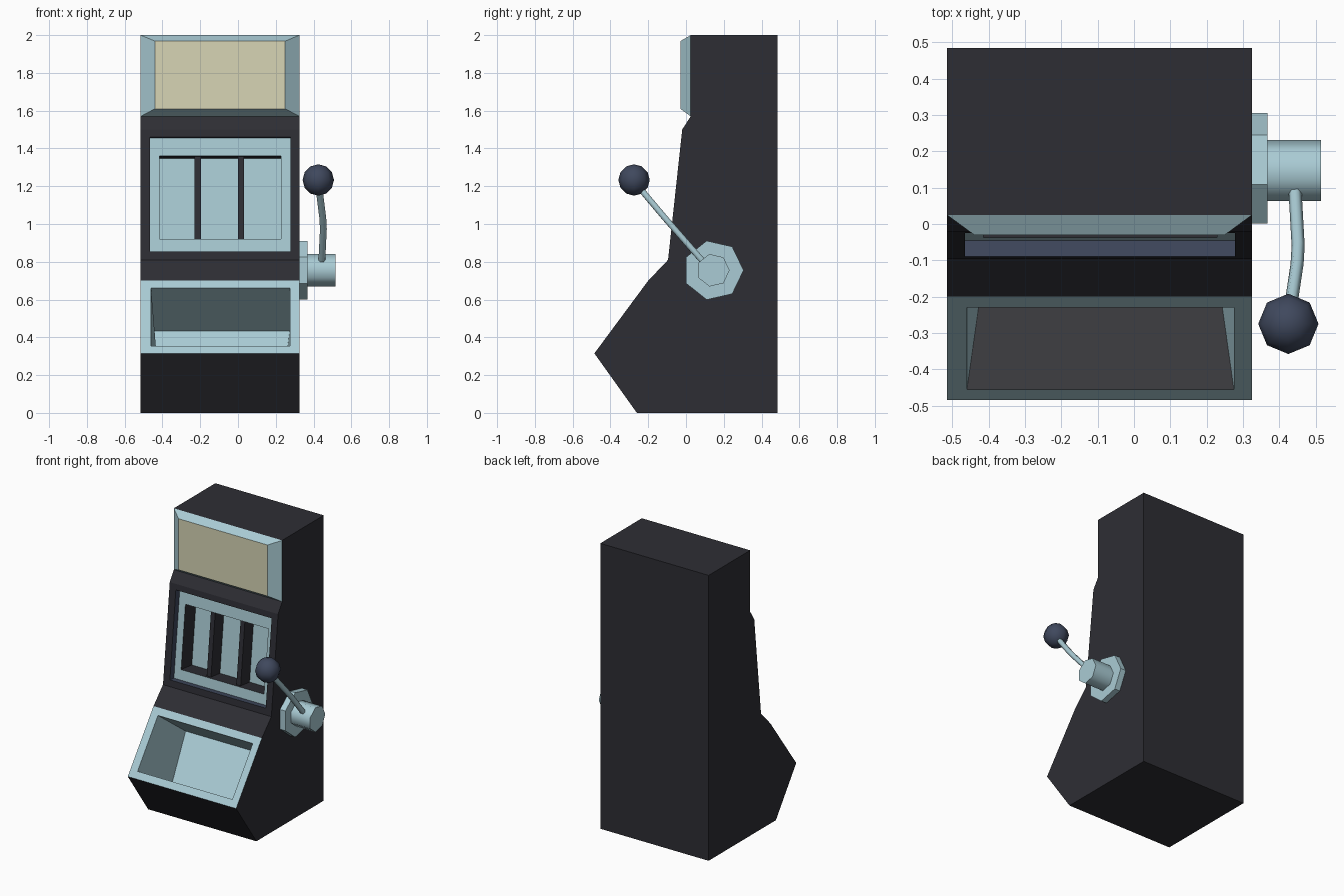
import bpy, bmesh, math
from mathutils import Vector

if "Cube" in bpy.data.objects:
    bpy.data.objects.remove(bpy.data.objects["Cube"])

def material(name, rgb):
    m = bpy.data.materials.new(name)
    m.diffuse_color = (*rgb, 1)
    m.use_nodes = True
    m.node_tree.nodes["Principled BSDF"].inputs["Base Color"].default_value = m.diffuse_color
    return m

DARK = material("dark_casing", (0.027, 0.027, 0.034))
LIGHT = material("pale_blue", (0.40, 0.60, 0.66))
CREAM = material("cream", (0.68, 0.66, 0.46))
NAVY = material("navy", (0.05, 0.065, 0.11))
GREY = material("tray_grey", (0.04, 0.04, 0.045))

X0, X1 = -0.515, 0.325

def make_object(name, verts, faces, mats):
    """faces: list of (indices, material)"""
    mesh = bpy.data.meshes.new(name)
    mesh.from_pydata(verts, [], [f for f, _ in faces])
    for m in mats:
        mesh.materials.append(m)
    for poly, (_, m) in zip(mesh.polygons, faces):
        poly.material_index = mats.index(m)
    obj = bpy.data.objects.new(name, mesh)
    bpy.context.collection.objects.link(obj)
    return obj

def quad(x0, x1, lo, hi):
    """Front-facing loop between two (y, z) heights."""
    return [(x0, *lo), (x1, *lo), (x1, *hi), (x0, *hi)]

def shell(name, loops, ring_mats, cap_mat):
    """Join successive loops with quads and cap the last one.
    A ring material may be a list giving bottom, right, top, left."""
    verts = [v for loop in loops for v in loop]
    faces = []
    for r, m in enumerate(ring_mats):
        a, b = 4 * r, 4 * r + 4
        for i in range(4):
            j = (i + 1) % 4
            faces.append(((a + i, a + j, b + j, b + i), m[i] if isinstance(m, list) else m))
    n = len(verts)
    faces.append(((n - 4, n - 3, n - 2, n - 1), cap_mat))
    mats = list(dict.fromkeys(m for _, m in faces))
    return make_object(name, verts, faces, mats)

# Cabinet: side profile (y, z) extruded along x, leaving the screen and tray slopes open
profile = [(0.485, 0), (0.485, 2.0), (0.025, 2.0), (0.025, 1.57), (-0.02, 1.5),
           (-0.095, 0.81), (-0.20, 0.70), (-0.485, 0.315), (-0.26, 0)]
n = len(profile)
SCREEN, TRAY = 4, 6
verts = [(X1, *p) for p in profile] + [(X0, *p) for p in profile]
faces = [(tuple(range(n)), DARK), (tuple(reversed(range(n, 2 * n))), DARK)]
for i in range(n):
    if i not in (SCREEN, TRAY):
        j = (i + 1) % n
        faces.append(((i, i + n, j + n, j), DARK))
make_object("cabinet", verts, faces, [DARK])

def slope(edge):
    """Return a function giving the (y, z) point at height z on a slope, sunk by a depth."""
    hi, lo = Vector(profile[edge]), Vector(profile[edge + 1])
    along = (hi - lo).normalized()
    inward = Vector((along.y, -along.x))
    def at(z, depth=0):
        return tuple(lo + (hi - lo) * ((z - lo.y) / (hi.y - lo.y)) + inward * depth)
    return at

# Screen: sunken panel with a deep reel window
s = slope(SCREEN)
shell("screen_panel", [
    quad(X0, X1, s(0.81), s(1.5)),
    quad(-0.465, 0.278, s(0.855), s(1.46)),
    quad(-0.465, 0.278, s(0.855, 0.045), s(1.46, 0.045)),
    quad(-0.415, 0.228, s(0.925, 0.045), s(1.365, 0.045)),
    quad(-0.415, 0.228, s(0.925, 0.165), s(1.365, 0.165)),
], [DARK, NAVY, LIGHT, DARK], LIGHT)

# Dividers between the three reels
for k, x in enumerate((-0.23, 0.0)):
    shell(f"reel_divider_{k + 1}", [
        quad(x, x + 0.033, s(0.925, d), s(1.365, d)) for d in (0.165, 0.065)
    ], [DARK], DARK)

# Payout tray: pale frame with a deep pocket whose floor narrows inward
t = slope(TRAY)
back = [(-0.417, *t(0.355, 0.38)), (0.232, *t(0.355, 0.38)),
        (0.274, *t(0.66, 0.38)), (-0.459, *t(0.66, 0.38))]
shell("payout_tray", [
    quad(X0, X1, t(0.315), t(0.70)),
    quad(-0.46, 0.275, t(0.355), t(0.66)),
    back,
], [LIGHT, [GREY, LIGHT, LIGHT, LIGHT]], LIGHT)

# Top sign: bevelled frame with a cream face
shell("top_sign", [
    quad(X0, X1, (0.025, 1.57), (0.025, 2.0)),
    quad(-0.44, 0.25, (-0.03, 1.61), (-0.03, 1.968)),
], [LIGHT], CREAM)

# Lever mount and hub: seven-sided cylinders pointing along x
def side_cylinder(name, x0, x1, y, z, radius, smooth):
    bpy.ops.mesh.primitive_cylinder_add(vertices=7, radius=radius, depth=x1 - x0)
    obj = bpy.context.object
    obj.name = name
    for v in obj.data.vertices:
        a, h = math.atan2(v.co.x, v.co.y), v.co.z
        a = round(a / (math.tau / 7)) * math.tau / 7
        v.co = ((x0 + x1) / 2 + h, y + radius * math.cos(a), z + radius * math.sin(a))
    bm = bmesh.new()
    bm.from_mesh(obj.data)
    bmesh.ops.recalc_face_normals(bm, faces=bm.faces)
    bm.to_mesh(obj.data)
    bm.free()
    obj.data.materials.append(LIGHT)
    if smooth:
        bpy.ops.object.shade_smooth_by_angle(angle=math.radians(60))

side_cylinder("lever_mount", 0.32, 0.367, 0.145, 0.755, 0.16, False)
side_cylinder("lever_hub", 0.36, 0.515, 0.143, 0.755, 0.088, True)

# Lever rod: slightly bent tube
curve = bpy.data.curves.new("lever_rod", 'CURVE')
curve.dimensions = '3D'
curve.bevel_depth = 0.018
curve.bevel_resolution = 1
curve.use_fill_caps = True
path = [(0.443, 0.10, 0.79), (0.452, -0.06, 0.973), (0.449, -0.11, 1.03), (0.425, -0.27, 1.22)]
spline = curve.splines.new('POLY')
spline.points.add(len(path) - 1)
for p, co in zip(spline.points, path):
    p.co = (*co, 1)
curve.materials.append(LIGHT)
bpy.context.collection.objects.link(bpy.data.objects.new("lever_rod", curve))

# Lever knob
bpy.ops.mesh.primitive_uv_sphere_add(segments=8, ring_count=6, radius=0.083,
                                     location=(0.425, -0.275, 1.233))
knob = bpy.context.object
knob.name = "lever_knob"
knob.data.materials.append(NAVY)
bpy.ops.object.shade_smooth_by_angle(angle=math.radians(60))
